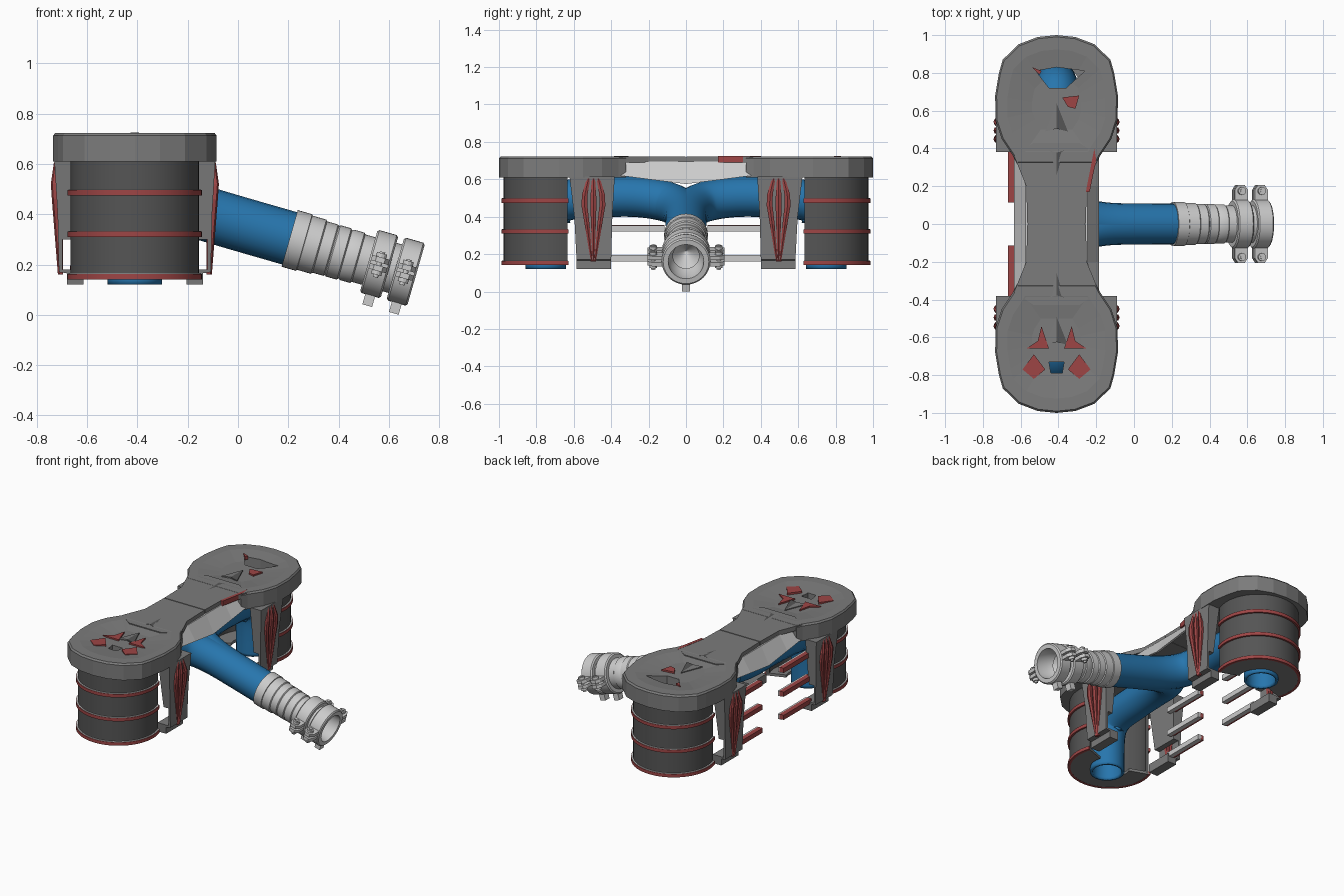
import bpy, bmesh, math
from mathutils import Matrix, Vector

if "Cube" in bpy.data.objects:
    bpy.data.objects.remove(bpy.data.objects["Cube"])

CX = -0.41  # x centre of the twin-drum body


def mat(name, col):
    m = bpy.data.materials.new(name)
    m.diffuse_color = (*col, 1)
    m.use_nodes = True
    m.node_tree.nodes["Principled BSDF"].inputs["Base Color"].default_value = m.diffuse_color
    return m


RED = mat("red", (0.34, 0.06, 0.06))
BLUE = mat("blue", (0.02, 0.18, 0.42))
DARK = mat("dark_grey", (0.09, 0.09, 0.09))
MID = mat("mid_grey", (0.2, 0.2, 0.2))


def loft(name, loops, material=None, wrap=False, M=None, smooth=False):
    """Skin a row of equal-length closed loops; cap the ends unless wrapped."""
    bm = bmesh.new()
    rows = [[bm.verts.new(M @ Vector(p) if M else p) for p in l] for l in loops]
    pairs = list(zip(rows, rows[1:])) + ([(rows[-1], rows[0])] if wrap else [])
    for a, b in pairs:
        for i in range(len(a)):
            j = (i + 1) % len(a)
            bm.faces.new((a[i], a[j], b[j], b[i]))
    if not wrap:
        bm.faces.new(rows[0])
        bm.faces.new(rows[-1])
    bmesh.ops.recalc_face_normals(bm, faces=bm.faces)
    me = bpy.data.meshes.new(name)
    bm.to_mesh(me)
    bm.free()
    ob = bpy.data.objects.new(name, me)
    bpy.context.collection.objects.link(ob)
    if material:
        me.materials.append(material)
    if smooth:
        shade(ob)
    return ob


def select(ob):
    bpy.ops.object.select_all(action='DESELECT')
    ob.select_set(True)
    bpy.context.view_layer.objects.active = ob


def shade(ob):
    select(ob)
    bpy.ops.object.shade_smooth_by_angle(angle=math.radians(35))


def box(name, x, y, z, material=None, M=None):
    return loft(name, [[(x[0], y[0], k), (x[1], y[0], k), (x[1], y[1], k), (x[0], y[1], k)]
                       for k in z], material, M=M)


def plate(name, pts, z, material=None):
    return loft(name, [[(px, py, k) for px, py in pts] for k in z], material)


def lathe_x(name, prof, M, n=40):
    """Revolve (s, r) section around the local x axis."""
    angs = [2 * math.pi * i / n for i in range(n)]
    return loft(name, [[(s, r * math.cos(a), r * math.sin(a)) for s, r in prof] for a in angs],
                wrap=True, M=M, smooth=True)


def arc_ring(name, sy, r0, r1, z0, z1, material):
    """C-shaped drum segment, open toward the middle of the model."""
    loops = []
    for i in range(41):
        a = math.radians(-20 + 220 * i / 40)
        loops.append([(CX + r * math.cos(a), sy * (0.72 + r * math.sin(a)), z)
                      for r, z in ((r0, z0), (r1, z0), (r1, z1), (r0, z1))])
    loft(name, loops, material, smooth=True)


def cut(ob, pts):
    c = plate("cutter", pts, (0.5, 0.8))
    c.hide_render = True
    m = ob.modifiers.new("cut", 'BOOLEAN')
    m.operation, m.object, m.solver = 'DIFFERENCE', c, 'EXACT'
    select(ob)
    bpy.ops.object.modifier_apply(modifier="cut")
    bpy.data.objects.remove(c)


# half outline of an end cap: (half width, y)
HALF = [(0.10, 0.99), (0.20, 0.952), (0.285, 0.87), (0.305, 0.8), (0.325, 0.68),
        (0.323, 0.55), (0.29, 0.45), (0.23, 0.36), (0.21, 0.32)]
CAP = [(0, 1.0)] + HALF + [(-h, y) for h, y in reversed(HALF)]

for sy, side in ((-1, "front"), (1, "rear")):
    # end cap with softened rim and shallow dish
    loops = []
    for k, z in ((1, 0.61), (1, 0.712), (0.975, 0.723), (0.8, 0.723), (0.4, 0.706)):
        loops.append([(CX + h * k, sy * (0.62 + (y - 0.62) * k), z) for h, y in CAP])
    cap = loft(side + "_end_cap", loops, MID)
    if sy > 0:
        cut(cap, [(-0.52, 0.81), (-0.41, 0.83), (-0.26, 0.81), (-0.36, 0.72), (-0.45, 0.72)])
        plate("rear_red_patch", [(-0.38, 0.67), (-0.29, 0.68), (-0.31, 0.61), (-0.35, 0.62)],
              (0.70, 0.717), RED)
        plate("rear_red_sliver", [(-0.54, 0.83), (-0.49, 0.81), (-0.5, 0.79)], (0.70, 0.7235), RED)
    else:
        cut(cap, [(-0.45, -0.73), (-0.37, -0.73), (-0.38, -0.79), (-0.44, -0.79)])
        for s in (-1, 1):
            plate("front_red_fan", [(CX + s * 0.06, -0.77), (CX + s * 0.12, -0.69),
                  (CX + s * 0.18, -0.77), (CX + s * 0.12, -0.82)], (0.70, 0.719), RED)
            plate("front_red_blade", [(CX + s * 0.04, -0.66), (CX + s * 0.16, -0.66),
                  (CX + s * 0.10, -0.62), (CX + s * 0.08, -0.54)], (0.70, 0.716), RED)

    # arrow-shaped ridges along the top
    for y0, y1, w, z in ((0.49, 0.64, 0.06, 0.712), (0.26, 0.39, 0.04, 0.722)):
        tip = sy > 0 and y0 > 0.4 or sy < 0 and y0 < 0.4
        a, b = (y1, y0) if tip else (y0, y1)
        if sy < 0:
            a, b = (y0, y1)
        for s in (-1, 1):
            loft("top_arrow", [[(CX, sy * a, k), (CX + s * w, sy * b, k),
                 (CX, sy * (b + (a - b) * 0.1), k + e)]
                 for k, e in ((z - 0.02, 0), (z, 0.003))], MID if s < 0 else DARK)

    # drum shell, floor and red hoops
    arc_ring(side + "_drum_shell", sy, 0.235, 0.255, 0.15, 0.615, DARK)
    arc_ring(side + "_drum_floor", sy, 0.125, 0.257, 0.142, 0.16, MID)
    for z in (0.152, 0.32, 0.485):
        arc_ring(side + "_drum_hoop", sy, 0.25, 0.267, z - 0.011, z + 0.011, RED)
        arc_ring(side + "_drum_hoop_lip", sy, 0.25, 0.264, z + 0.011, z + 0.014, None)

    for sx in (-1, 1):
        # hanging bracket with inward foot
        sec = [(0.235, 0.615), (0.32, 0.615), (0.307, 0.4), (0.302, 0.17), (0.27, 0.165),
               (0.27, 0.12), (0.205, 0.12), (0.205, 0.18), (0.288, 0.18), (0.288, 0.3), (0.25, 0.3)]
        loft(side + "_bracket", [[(CX + sx * h, sy * (y + t * max(0, z - 0.3)), z) for h, z in sec]
                                 for y, t in ((0.4, -0.06), (0.585, 0.12))], MID)
        # three bowed red fins on each bracket
        for f in (-1, 0, 1):
            loops = []
            for z, h, off, w in ((0.16, 0.306, 0.009, 0.005), (0.36, 0.322, 0.034, 0.013),
                                 (0.46, 0.33, 0.048, 0.016), (0.52, 0.334, 0.046, 0.015),
                                 (0.605, 0.322, 0.026, 0.009)):
                y = 0.495 + f * off
                loops.append([(CX + sx * q, sy * (y + d * w), z)
                              for q, d in ((0.285, -1), (h - 0.006, -1), (h, 0), (h - 0.006, 1), (0.285, 1))])
            loft(side + "_bracket_fin", loops, RED)
        # pale sloping skirt under the bridge edge
        skirt = []
        for y, zb in ((0, 0.575), (0.2, 0.6), (0.37, 0.622)):
            skirt.append([(CX + sx * h, sy * y, z) for h, z in
                          ((0.14, 0.695), (0.165, 0.695), (0.225, zb), (0.21, zb))])
        loft(side + "_bridge_skirt", skirt)

    # finger bars on the left side
    for z in (0.16, 0.32, 0.485):
        y = sorted((sy * 0.115, sy * 0.42))
        box(side + "_finger_bar", (-0.667, -0.635), y, (z + 0.004, z + 0.036), RED)
        box(side + "_finger_bar_core", (-0.65, -0.622), y, (z, z + 0.034))

# bridge between the caps, split by a centre groove
for sy in (-1, 1):
    half = [(0.155, 0.003), (0.16, 0.2), (0.205, 0.31), (0.225, 0.36), (0.12, 0.43)]
    plate("bridge_plate", [(CX + h, sy * y) for h, y in half] +
          [(CX - h, sy * y) for h, y in reversed(half)], (0.69, 0.722), MID)
box("bridge_core", (CX - 0.15, CX + 0.15), (-0.02, 0.02), (0.692, 0.717), MID)
plate("bridge_red_trim", [(-0.255, 0.17), (-0.235, 0.17), (-0.2, 0.34), (-0.21, 0.4)], (0.69, 0.7235), RED)

# forked blue pipe: one inlet, two branches dropping through the drums
for sy in (-1, 1):
    cu = bpy.data.curves.new("pipe_path", 'CURVE')
    cu.dimensions = '3D'
    cu.bevel_depth, cu.bevel_resolution, cu.resolution_u = 0.108, 8, 10
    sp = cu.splines.new('NURBS')
    path = [(0.24, 0, 0.294), (0.08, 0, 0.34), (-0.08, 0, 0.386), (-0.22, 0.01, 0.43),
            (-0.38, 0.07, 0.48), (-0.41, 0.28, 0.515), (-0.41, 0.5, 0.5), (-0.41, 0.73, 0.49),
            (-0.41, 0.75, 0.32), (-0.41, 0.75, 0.2), (-0.41, 0.75, 0.12)]
    sp.points.add(len(path) - 1)
    for p, (x, y, z) in zip(sp.points, path):
        p.co = (x, sy * y, z, 1)
    sp.order_u, sp.use_endpoint_u = 4, True
    pipe = bpy.data.objects.new("pipe_branch", cu)
    bpy.context.collection.objects.link(pipe)
    select(pipe)
    bpy.ops.object.convert(target='MESH')
    pipe = bpy.context.object
    pipe.data.materials.clear()
    pipe.data.materials.append(BLUE)
    sol = pipe.modifiers.new("wall", 'SOLIDIFY')
    sol.thickness, sol.offset = 0.016, -1 if sum(
        f.normal.dot(f.center - Vector((-0.41, sy * 0.75, f.center.z)))
        for f in pipe.data.polygons if f.center.z < 0.3 and f.center.x < -0.2) > 0 else 1
    shade(pipe)

# stepped grey coupling, tilted with the inlet pipe
M = Matrix.Translation((0.215, 0, 0.301)) @ Matrix.Rotation(math.radians(16), 4, 'Y')
lathe_x("coupling_sleeve", [(-0.01, 0.09), (-0.01, 0.117), (0.05, 0.117), (0.052, 0.112), (0.11, 0.112),
        (0.115, 0.106), (0.16, 0.106), (0.165, 0.101), (0.17, 0.106), (0.215, 0.106), (0.22, 0.099),
        (0.228, 0.104), (0.27, 0.104), (0.275, 0.098), (0.40, 0.098), (0.40, 0.085)], M)
lathe_x("hose_stub", [(0.40, 0.07), (0.40, 0.1), (0.435, 0.1), (0.435, 0.11), (0.512, 0.11),
                      (0.512, 0.095), (0.44, 0.09)], M)
lathe_x("inner_cone", [(0.40, 0.092), (0.30, 0.001), (0.29, 0.001), (0.29, 0.092)], M)

# two clamps with bolted ears and a bottom lug
for s in (0.36, 0.47):
    lathe_x("clamp_band", [(s - 0.043, 0.095), (s - 0.043, 0.122), (s - 0.036, 0.13), (s + 0.036, 0.13),
                           (s + 0.043, 0.122), (s + 0.043, 0.095)], M)
    box("clamp_lug", (s - 0.02, s + 0.02), (-0.022, 0.022), (-0.172, -0.12), M=M)
    for sy in (-1, 1):
        for z in ((-0.028, -0.006), (0.006, 0.028)):
            ear = [(s - 0.036, 0.11), (s - 0.036, 0.18), (s - 0.018, 0.207),
                   (s + 0.018, 0.207), (s + 0.036, 0.18), (s + 0.036, 0.11)]
            loft("clamp_ear", [[(x, sy * y, k) for x, y in ear] for k in z], M=M)
        for r, z0, z1 in ((0.011, -0.055, 0.05), (0.021, 0.028, 0.044), (0.021, -0.044, -0.028)):
            ring = [(s + r * math.cos(i * math.pi / 6), sy * 0.175 + r * math.sin(i * math.pi / 6))
                    for i in range(12)]
            loft("clamp_bolt", [[(x, y, k) for x, y in ring] for k in (z0, z1)], M=M)
